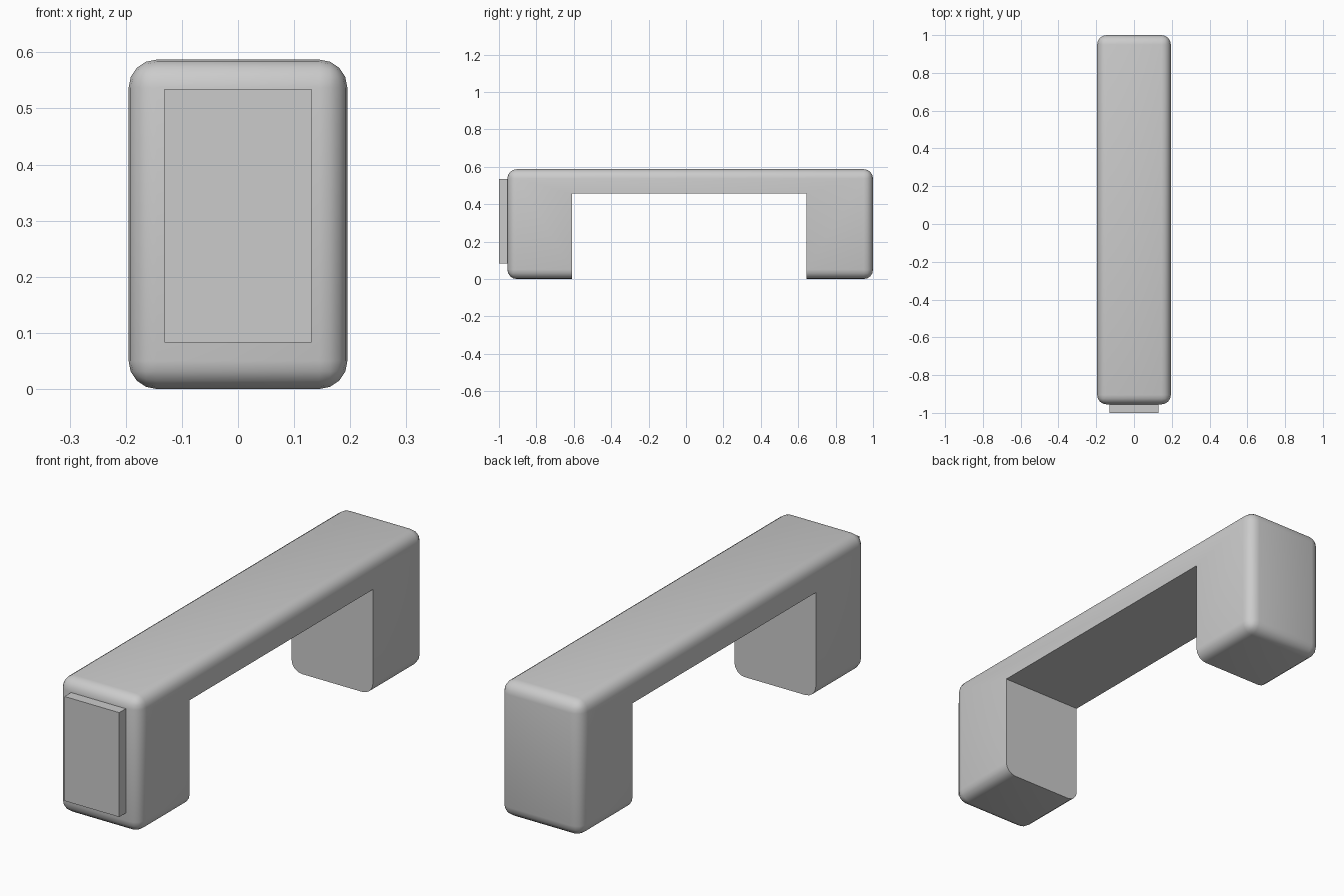
import bpy

if "Cube" in bpy.data.objects:
    bpy.data.objects.remove(bpy.data.objects["Cube"])


def box(name, lo, hi):
    """Axis-aligned box between two corners."""
    centre = [(a + b) / 2 for a, b in zip(lo, hi)]
    bpy.ops.mesh.primitive_cube_add(size=1, location=centre)
    ob = bpy.context.object
    ob.name = name
    ob.scale = [b - a for a, b in zip(lo, hi)]
    bpy.ops.object.transform_apply(location=True, rotation=False, scale=True)
    return ob


# Rounded block that becomes the arch
arch = box("arch_body", (-0.195, -0.955, 0), (0.195, 1.0, 0.587))
bevel = arch.modifiers.new("rounded_edges", 'BEVEL')
bevel.width = 0.05
bevel.segments = 4

# Sharp channel between the two legs
cutter = box("channel_cutter", (-0.4, -0.61, -0.3), (0.4, 0.645, 0.457))
cut = arch.modifiers.new("channel", 'BOOLEAN')
cut.operation = 'DIFFERENCE'
cut.solver = 'EXACT'
cut.object = cutter
bpy.context.view_layer.objects.active = arch
for m in ("rounded_edges", "channel"):
    bpy.ops.object.modifier_apply(modifier=m)
bpy.data.objects.remove(cutter, do_unlink=True)

# Raised plate on the front leg
plate = box("front_plate", (-0.131, -1.0, 0.083), (0.131, -0.94, 0.535))

# Smooth rounded edges, crisp channel and plate edges
for ob in (arch, plate):
    bpy.ops.object.select_all(action='DESELECT')
    ob.select_set(True)
    bpy.context.view_layer.objects.active = ob
    bpy.ops.object.shade_smooth_by_angle()
